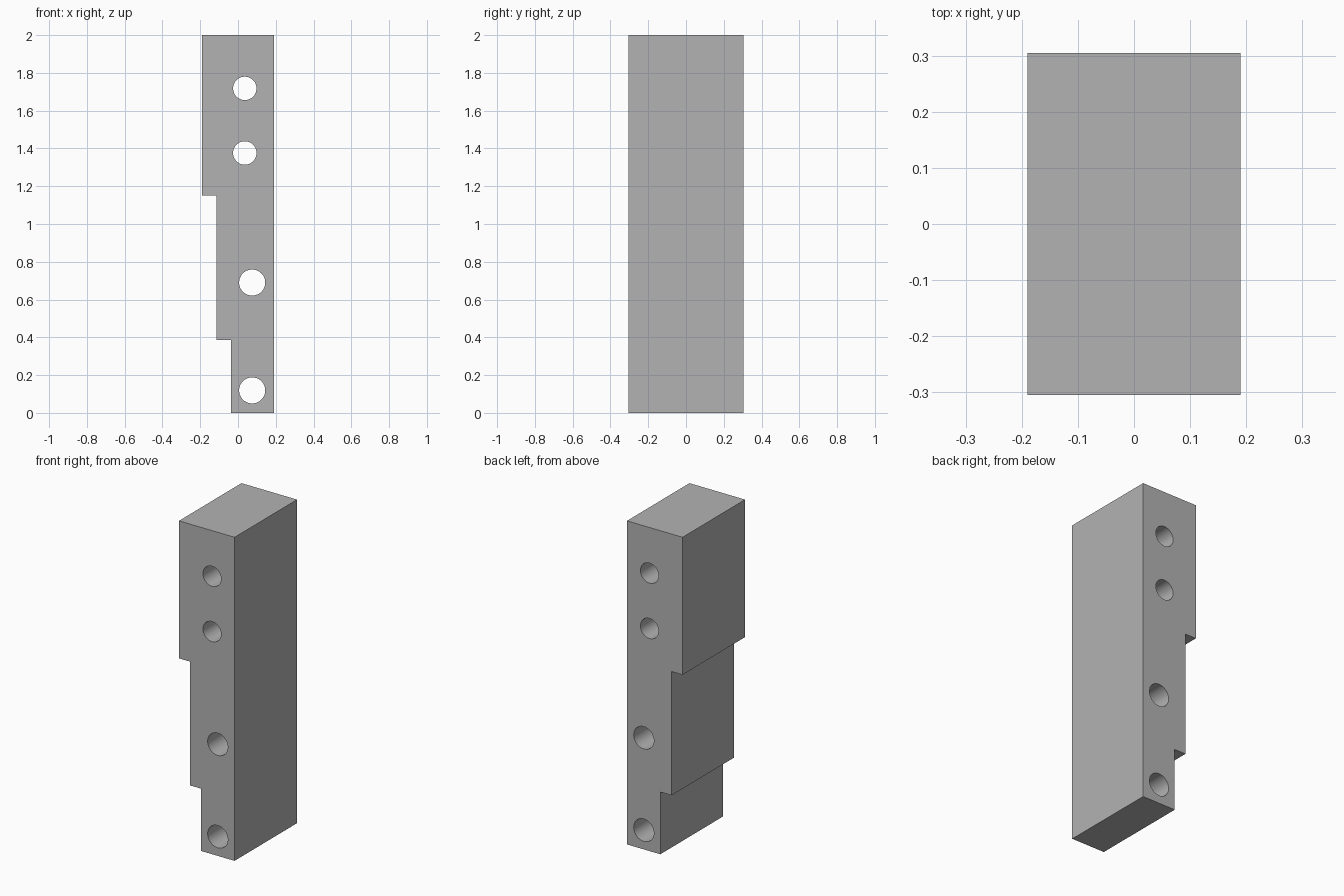
import bpy
import bmesh
from math import radians
from mathutils import Matrix

default = bpy.data.objects.get("Cube")
if default:
    bpy.data.objects.remove(default, do_unlink=True)

HALF_DEPTH = 0.305

grey = bpy.data.materials.new("plain_grey")
grey.use_nodes = True
color = (0.45, 0.45, 0.45, 1)
grey.diffuse_color = color
grey.node_tree.nodes["Principled BSDF"].inputs["Base Color"].default_value = color


def add_object(name, bm):
    bmesh.ops.recalc_face_normals(bm, faces=bm.faces)
    mesh = bpy.data.meshes.new(name)
    bm.to_mesh(mesh)
    bm.free()
    mesh.materials.append(grey)
    obj = bpy.data.objects.new(name, mesh)
    bpy.context.collection.objects.link(obj)
    return obj


# Stepped block: side profile extruded front to back
profile = [(-0.038, 0), (0.19, 0), (0.19, 2), (-0.19, 2), (-0.19, 1.15),
           (-0.115, 1.15), (-0.115, 0.385), (-0.038, 0.385)]
bm = bmesh.new()
front = bm.faces.new([bm.verts.new((x, -HALF_DEPTH, z)) for x, z in profile])
extruded = bmesh.ops.extrude_face_region(bm, geom=[front], use_keep_orig=True)
back_verts = [g for g in extruded["geom"] if isinstance(g, bmesh.types.BMVert)]
bmesh.ops.translate(bm, verts=back_verts, vec=(0, 2 * HALF_DEPTH, 0))
block = add_object("stepped_block", bm)

# Bolt holes: x, z, radius
holes = [(0.036, 1.718, 0.062), (0.036, 1.376, 0.062),
         (0.075, 0.69, 0.069), (0.075, 0.119, 0.069)]
bm = bmesh.new()
for x, z, radius in holes:
    place = Matrix.Translation((x, 0, z)) @ Matrix.Rotation(radians(90), 4, "X")
    bmesh.ops.create_cone(bm, cap_ends=True, segments=48, radius1=radius,
                          radius2=radius, depth=1, matrix=place)
cutter = add_object("hole_cutter", bm)
cutter.hide_render = True
cutter.hide_set(True)

# Drill the holes and smooth only their walls
drill = block.modifiers.new("bolt_holes", "BOOLEAN")
drill.operation = "DIFFERENCE"
drill.solver = "EXACT"
drill.object = cutter
bpy.context.view_layer.objects.active = block
block.select_set(True)
bpy.ops.object.modifier_apply(modifier=drill.name)
bpy.data.objects.remove(cutter, do_unlink=True)
bpy.ops.object.shade_smooth_by_angle(angle=radians(30))
